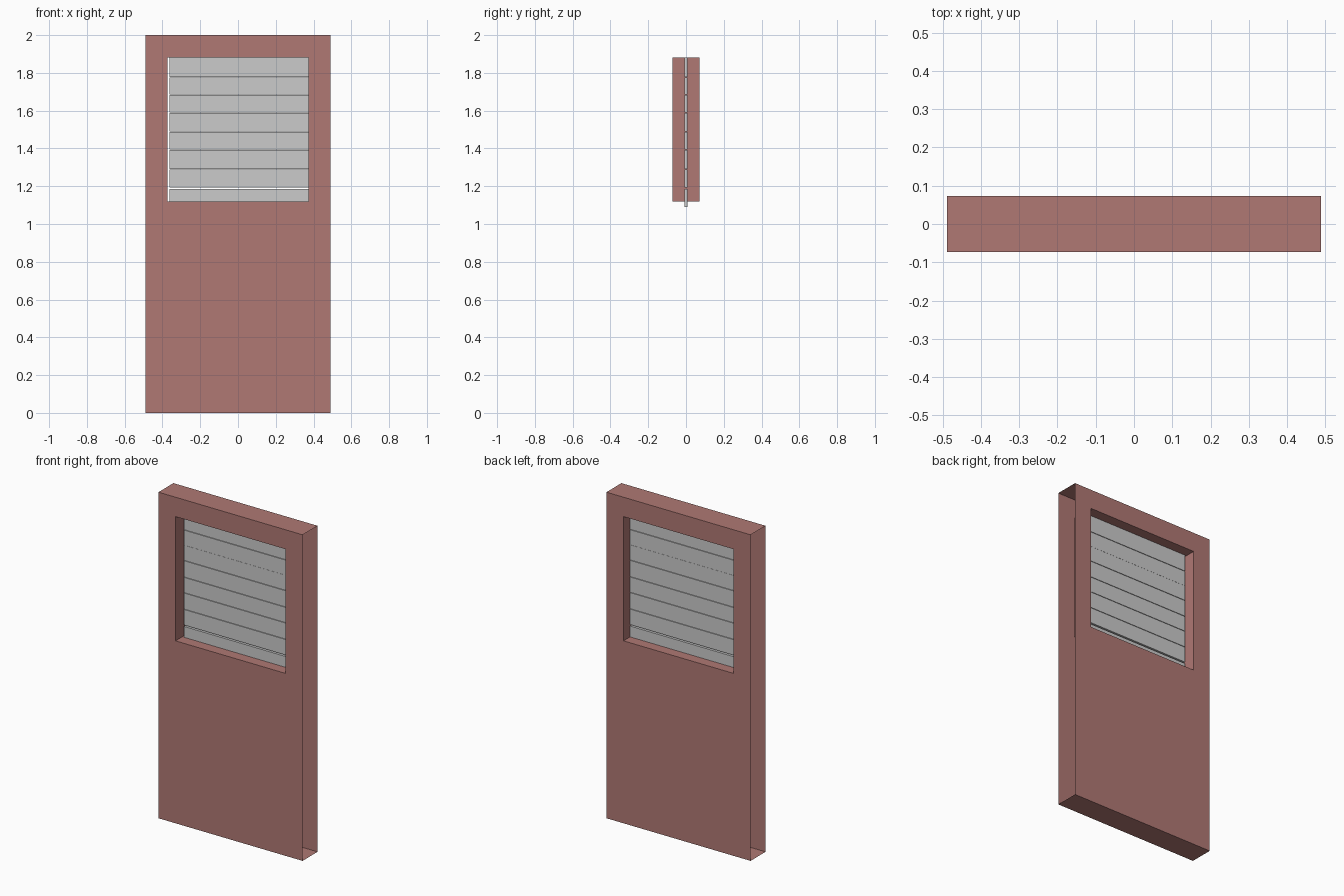
import bpy, bmesh

if "Cube" in bpy.data.objects:
    bpy.data.objects.remove(bpy.data.objects["Cube"])

W, H, Y = 0.489, 2.0, 0.0725           # half width, height, half depth
WX, WZ0, WZ1 = 0.373, 1.119, 1.881     # window half width, sill and head


def finish(name, bm, mat=None):
    mesh = bpy.data.meshes.new(name)
    bm.to_mesh(mesh)
    bm.free()
    obj = bpy.data.objects.new(name, mesh)
    bpy.context.collection.objects.link(obj)
    if mat:
        mesh.materials.append(mat)
    return obj


paint = bpy.data.materials.new("red_brown_paint")
paint.diffuse_color = (0.433, 0.19, 0.175, 1)
paint.use_nodes = True
paint.node_tree.nodes["Principled BSDF"].inputs["Base Color"].default_value = paint.diffuse_color

# Hollow door shell: two skins with a window, top and bottom caps, open sides
bm = bmesh.new()
outer = [(-W, 0), (W, 0), (W, H), (-W, H)]
inner = [(-WX, WZ0), (WX, WZ0), (WX, WZ1), (-WX, WZ1)]
fo, fi, bo, bi = [[bm.verts.new((x, y, z)) for x, z in ring]
                  for y in (-Y, Y) for ring in (outer, inner)]
for i in range(4):
    j = (i + 1) % 4
    bm.faces.new((fo[i], fo[j], fi[j], fi[i]))      # front skin
    bm.faces.new((bo[j], bo[i], bi[i], bi[j]))      # back skin
    bm.faces.new((fi[i], fi[j], bi[j], bi[i]))      # window reveal
    if i in (0, 2):
        bm.faces.new((fo[j], fo[i], bo[i], bo[j]))  # bottom and top caps
finish("door_shell", bm, paint)

# Shutter slats between joints, set slightly right of centre
joints = [1.09, 1.19, 1.291, 1.392, 1.488, 1.59, 1.684, 1.778, 1.881]
gaps = [0, 0.0045, 0.0015, 0.0015, 0.0015, 0.0015, 0.0003, 0.0015, 0]
x0, x1, t = -0.363, 0.381, 0.008
for k in range(8):
    z0, z1 = joints[k] + gaps[k], joints[k + 1] - gaps[k + 1]
    bm = bmesh.new()
    bmesh.ops.create_cube(bm, size=1)
    bmesh.ops.scale(bm, vec=(x1 - x0, 2 * t, z1 - z0), verts=bm.verts)
    bmesh.ops.translate(bm, vec=((x0 + x1) / 2, 0.001, (z0 + z1) / 2), verts=bm.verts)
    finish(f"shutter_slat_{k + 1}", bm)
